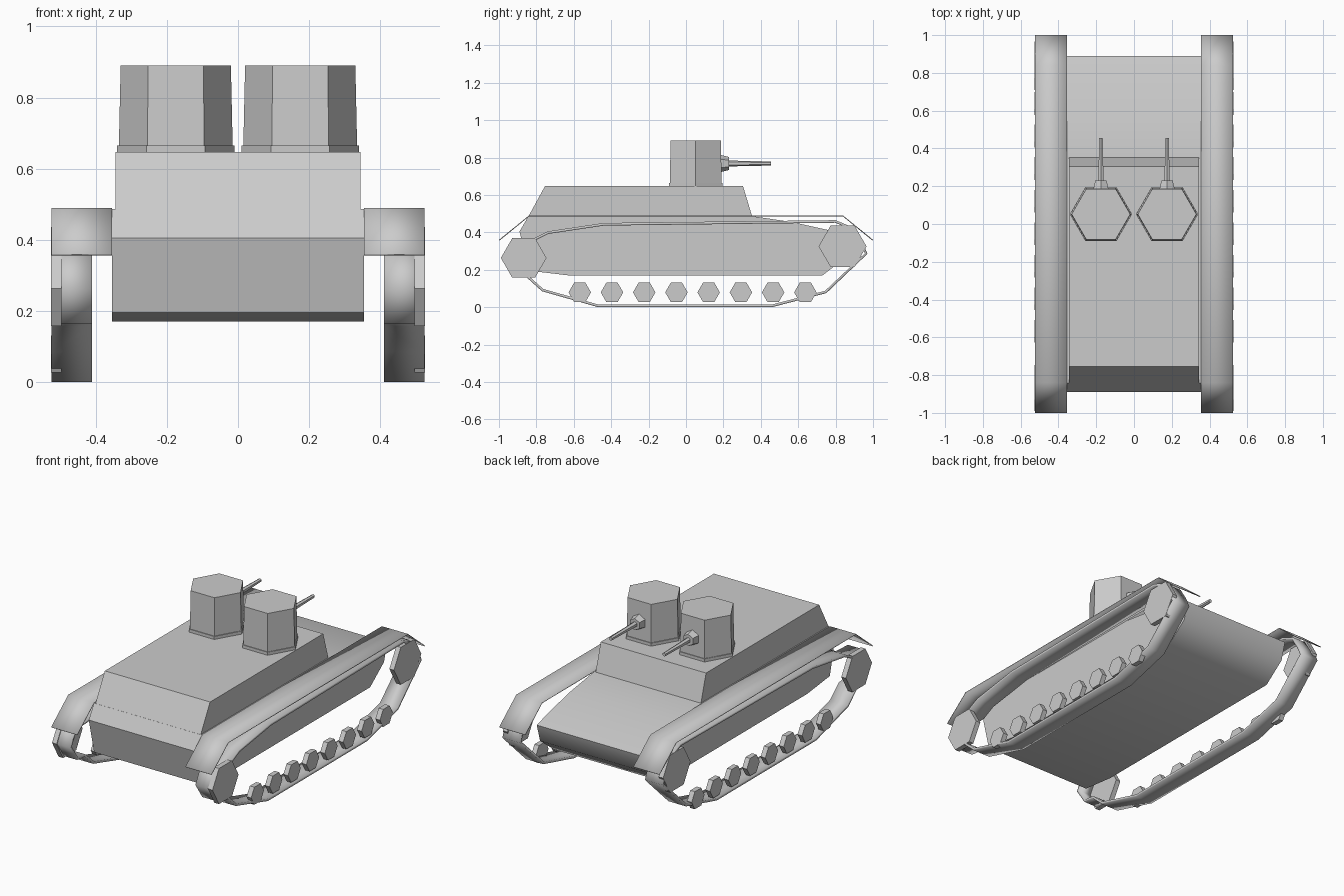
import bpy
import bmesh
from math import radians, pi
from mathutils import Matrix

cube = bpy.data.objects.get("Cube")
if cube:
    bpy.data.objects.remove(cube, do_unlink=True)

GREY = (0.6, 0.6, 0.6, 1)
grey = bpy.data.materials.new("plain grey")
grey.use_nodes = True
grey.diffuse_color = GREY
grey.node_tree.nodes["Principled BSDF"].inputs["Base Color"].default_value = GREY


def finish(name, bm, smooth=None, thickness=0, mirror=False, fix_normals=True):
    """Turn a bmesh into a named object with its modifiers and shading."""
    if fix_normals:
        bmesh.ops.recalc_face_normals(bm, faces=bm.faces)
    mesh = bpy.data.meshes.new(name)
    bm.to_mesh(mesh)
    bm.free()
    mesh.materials.append(grey)
    obj = bpy.data.objects.new(name, mesh)
    bpy.context.collection.objects.link(obj)
    if smooth:
        bpy.ops.object.select_all(action='DESELECT')
        obj.select_set(True)
        bpy.context.view_layer.objects.active = obj
        bpy.ops.object.shade_smooth_by_angle(angle=radians(smooth))
    if thickness:
        solid = obj.modifiers.new("Thickness", 'SOLIDIFY')
        solid.thickness = thickness
        solid.offset = -1
    if mirror:
        obj.modifiers.new("Mirror", 'MIRROR')
    return obj


def prism(name, profile, half_width, smooth=None):
    """Extrude a (y, z) side profile across the full width."""
    bm = bmesh.new()
    left = [bm.verts.new((half_width, y, z)) for y, z in profile]
    right = [bm.verts.new((-half_width, y, z)) for y, z in profile]
    bm.faces.new(left)
    bm.faces.new(right[::-1])
    for i in range(len(profile)):
        j = (i + 1) % len(profile)
        bm.faces.new((left[i], right[i], right[j], left[j]))
    return finish(name, bm, smooth)


def ribbon(name, path, x0, x1, thickness, closed, smooth):
    """Sheet following a (y, z) path, mirrored to both sides."""
    bm = bmesh.new()
    inner = [bm.verts.new((x0, y, z)) for y, z in path]
    outer = [bm.verts.new((x1, y, z)) for y, z in path]
    n = len(path)
    for i in range(n if closed else n - 1):
        j = (i + 1) % n
        bm.faces.new((inner[i], inner[j], outer[j], outer[i]))
    return finish(name, bm, smooth, thickness, True, False)


def hex_cone(bm, centre, r1, r2, depth, axis='Z', spin=0.0):
    """Six-sided cylinder or cone along an axis, r2 at its + end."""
    turn = {'Z': Matrix.Identity(4),
            'Y': Matrix.Rotation(-pi / 2, 4, 'X'),
            'X': Matrix.Rotation(pi / 2, 4, 'Y')}[axis]
    matrix = Matrix.Translation(centre) @ turn @ Matrix.Rotation(spin, 4, 'Z')
    bmesh.ops.create_cone(bm, cap_ends=True, segments=6, radius1=r1,
                          radius2=r2, depth=depth, matrix=matrix)


# Lower hull with sloped deck, and the superstructure on it
prism("lower_hull", [(-0.89, 0.405), (-0.842, 0.487), (0.35, 0.487),
                     (0.567, 0.455), (0.77, 0.41), (0.89, 0.375),
                     (0.86, 0.27), (0.73, 0.17), (-0.63, 0.17),
                     (-0.84, 0.195)], 0.355, 42)
prism("superstructure", [(-0.845, 0.48), (-0.754, 0.647), (0.305, 0.647),
                         (0.355, 0.48)], 0.345)

# Fenders and tracks
ribbon("fenders", [(1.0, 0.36), (0.84, 0.49), (-0.84, 0.49), (-1.0, 0.36)],
       0.355, 0.525, 0.005, False, 42)
ribbon("tracks", [(-0.47, 0), (0.46, 0), (0.75, 0.075), (0.97, 0.285),
                  (0.945, 0.345), (0.895, 0.425), (0.80, 0.465),
                  (-0.44, 0.45), (-0.74, 0.405), (-0.82, 0.365),
                  (-0.93, 0.36), (-0.985, 0.262), (-0.92, 0.165),
                  (-0.85, 0.157), (-0.77, 0.085)],
       0.41, 0.525, 0.014, True, 42)

# Thin six-sided wheels on the outer edge of each track
WHEEL_X, WHEEL_W = 0.511, 0.03
bm = bmesh.new()
for i in range(8):
    hex_cone(bm, (WHEEL_X, -0.568 + i * 0.1723, 0.079), 0.06, 0.06, WHEEL_W, 'X', 0)
finish("road_wheels", bm, mirror=True)
for name, y, z, r in (("guide_wheels", -0.868, 0.263, 0.122),
                      ("drive_wheels", 0.837, 0.325, 0.128)):
    bm = bmesh.new()
    hex_cone(bm, (WHEEL_X, y, z), r, r, WHEEL_W, 'X', 0)
    finish(name, bm, mirror=True)

# Make sure each wheel has corners pointing along the vehicle's length
for name in ("road_wheels", "guide_wheels", "drive_wheels"):
    mesh = bpy.data.objects[name].data
    bm = bmesh.new()
    bm.from_mesh(mesh)
    todo = set(bm.verts)
    while todo:
        island, stack = set(), [next(iter(todo))]
        while stack:
            v = stack.pop()
            if v not in island:
                island.add(v)
                stack += [e.other_vert(v) for e in v.link_edges]
        todo -= island
        ys = [v.co.y for v in island]
        zs = [v.co.z for v in island]
        if max(zs) - min(zs) > max(ys) - min(ys):
            mid = (0, (max(ys) + min(ys)) / 2, (max(zs) + min(zs)) / 2)
            bmesh.ops.rotate(bm, verts=list(island), cent=mid,
                             matrix=Matrix.Rotation(pi / 6, 3, 'X'))
    bm.to_mesh(mesh)
    bm.free()

# Twin turrets, each with a base ring, mantlet and gun
for side, x in (("left", 0.175), ("right", -0.175)):
    for part, parts in (
            ("turret_ring", [((x, 0.052, 0.655), 0.165, 0.165, 0.02, 'Z', pi / 6)]),
            ("turret", [((x, 0.052, 0.777), 0.160, 0.155, 0.226, 'Z', pi / 6)]),
            ("mantlet", [((x, 0.205, 0.768), 0.047, 0.035, 0.05, 'Y', 0)]),
            ("gun", [((x, 0.335, 0.768), 0.016, 0.011, 0.24, 'Y', 0)])):
        bm = bmesh.new()
        for args in parts:
            hex_cone(bm, *args)
        finish(side + "_" + part, bm)
